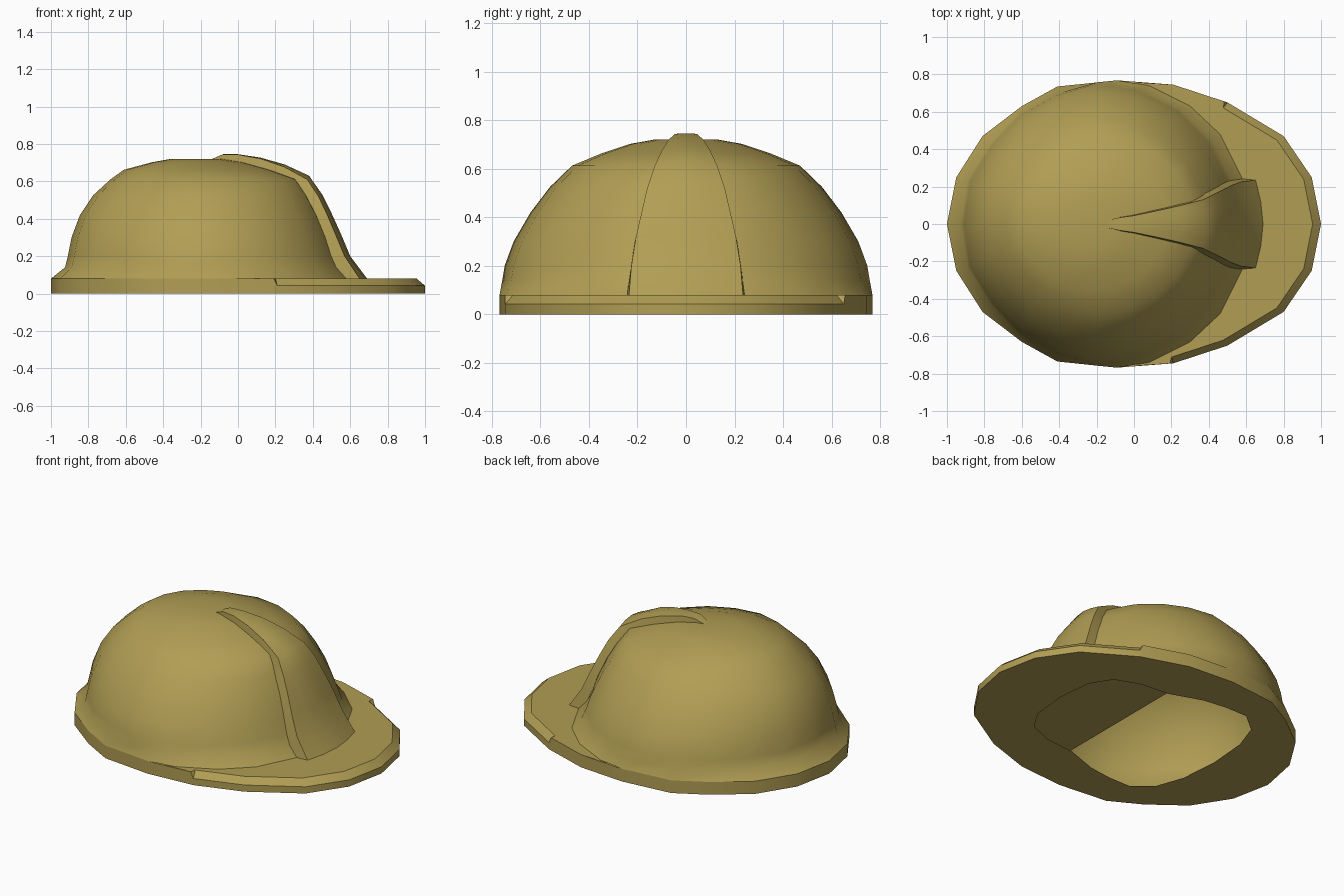
import bpy, bmesh, math
from mathutils import Vector

if "Cube" in bpy.data.objects:
    bpy.data.objects.remove(bpy.data.objects["Cube"])

mat = bpy.data.materials.new("olive_gold")
mat.diffuse_color = (0.44, 0.34, 0.088, 1)
mat.use_nodes = True
mat.node_tree.nodes["Principled BSDF"].inputs["Base Color"].default_value = mat.diffuse_color


def finish(name, bm, angle):
    bmesh.ops.remove_doubles(bm, verts=bm.verts, dist=0.0005)
    bmesh.ops.recalc_face_normals(bm, faces=bm.faces)
    me = bpy.data.meshes.new(name)
    bm.to_mesh(me)
    bm.free()
    ob = bpy.data.objects.new(name, me)
    me.materials.append(mat)
    bpy.context.collection.objects.link(ob)
    bpy.ops.object.select_all(action='DESELECT')
    ob.select_set(True)
    bpy.context.view_layer.objects.active = ob
    bpy.ops.object.shade_smooth_by_angle(angle=math.radians(angle))
    return ob


def loft(bm, rings, closed=True):
    """Bridge successive rings of points with quads."""
    vs = [[bm.verts.new(p) for p in r] for r in rings]
    n = len(rings[0])
    for a, b in zip(vs, vs[1:]):
        for i in range(n if closed else n - 1):
            j = (i + 1) % n
            bm.faces.new((a[i], a[j], b[j], b[i]))
    return vs


def mirror_ring(half, z):
    """Half outline (front tip to back tip) -> full 20-point ring."""
    pts = half + [(x, -y) for x, y in half[-2:0:-1]]
    return [Vector((x, y, z)) for x, y in pts]


BRIM = [(1, 0), (.95, .25), (.80, .47), (.50, .65), (.21, .745), (-.09, .768),
        (-.41, .735), (-.60, .63), (-.81, .47), (-.95, .25), (-1, 0)]
BASE = [(.61, 0), (.58, .24), (.46, .48), (.30, .63), (.08, .74)] + BRIM[5:]
HOLE = [(.55, 0), (.53, .22), (.45, .35), (.30, .41), (.10, .43), (-.10, .50),
        (-.25, .52), (-.40, .52), (-.52, .42), (-.58, .25), (-.60, 0)]

# Dome: stacked oval rings (x min, x at the ridge edge, half depth, height)
ovals = [(-.925, .525, .757, .14), (-.91, .497, .747, .20), (-.89, .465, .71, .30),
         (-.845, .415, .64, .42), (-.775, .36, .56, .525), (-.68, .30, .47, .612),
         (-.61, .18, .35, .662), (-.46, .03, .23, .702), (-.36, -.09, .13, .72)]
rings = [mirror_ring(BASE, .08)]
for k, (x0, x1, hy, z) in enumerate(ovals):
    cx, rx = (x0 + x1) / 2, (x1 - x0) / 2
    ring = []
    for i in range(20):
        a = i * math.pi / 10
        c, s = math.cos(a), math.sin(a)
        if k < 6 and c > 0:
            c /= .951                       # blunter front under the ridge
        f = .965 if k < 6 and i in (6, 7, 8, 12, 13, 14) else 1
        ring.append(Vector((cx + rx * c * f, hy * s * f, z)))
    rings.append(ring)
bm = bmesh.new()
vs = loft(bm, rings)
bm.faces.new(vs[-1])
finish("dome", bm, 60)


# Brim: open ring with a chamfered peak, small step where the chamfer ends
def with_steps(ring):
    r = list(ring)
    r.insert(16, ring[15].lerp(ring[16], .94))
    r.insert(4, ring[3].lerp(ring[4], .06))
    return r


outer = with_steps(mirror_ring(BRIM, 0))
hole = with_steps(mirror_ring(HOLE, 0))
side, lip = [], []
for i, p in enumerate(outer):
    cham = i <= 3 or i >= 18
    side.append(Vector((p.x, p.y, .042 if cham else .08)))
    s = .955 if cham else 1
    lip.append(Vector((p.x * s, p.y * s, .08)))
bm = bmesh.new()
loft(bm, [hole, outer, side, lip])
finish("brim", bm, 32)

# Peak top: flat plate running under the dome to a straight inner edge
bm = bmesh.new()
chord = [Vector((.025, .757, .08)), Vector((.025, -.757, .08))]
face = bm.faces.new([bm.verts.new(p) for p in lip[17:] + lip[:6] + chord])
finish("peak_top", bm, 20)

# Ridge: centre x, height, half width, edge setback in x, edge drop in z
path = [(-.15, .715, .018, 0, 0), (-.08, .745, .034, 0, .001), (0, .745, .045, 0, .002),
        (.12, .727, .07, 0, .006), (.25, .69, .098, .005, .012), (.38, .63, .13, .01, .02),
        (.45, .53, .16, .02, .01), (.50, .43, .182, .025, .005), (.55, .32, .206, .03, 0),
        (.60, .20, .225, .03, 0), (.69, .08, .235, .04, 0)]
bm = bmesh.new()
sections = []
for k, (x, z, w, dx, dz) in enumerate(path):
    a, b = path[max(k - 1, 0)], path[min(k + 1, len(path) - 1)]
    t = Vector((b[0] - a[0], 0, b[1] - a[1])).normalized()
    inward = Vector((t.z, 0, -t.x)) * .09
    if k == len(path) - 1:
        inward = Vector((-.09, 0, 0))
    edge = Vector((x - dx, w, z - dz))
    half = [edge + inward + Vector((0, .008, 0)), edge,
            Vector((x - dx * .3, w * .5, z - dz * .3))]
    flip = [Vector((p.x, -p.y, p.z)) for p in half[::-1]]
    sections.append(half + [Vector((x, 0, z))] + flip)
loft(bm, sections, closed=False)
finish("front_ridge", bm, 30)
